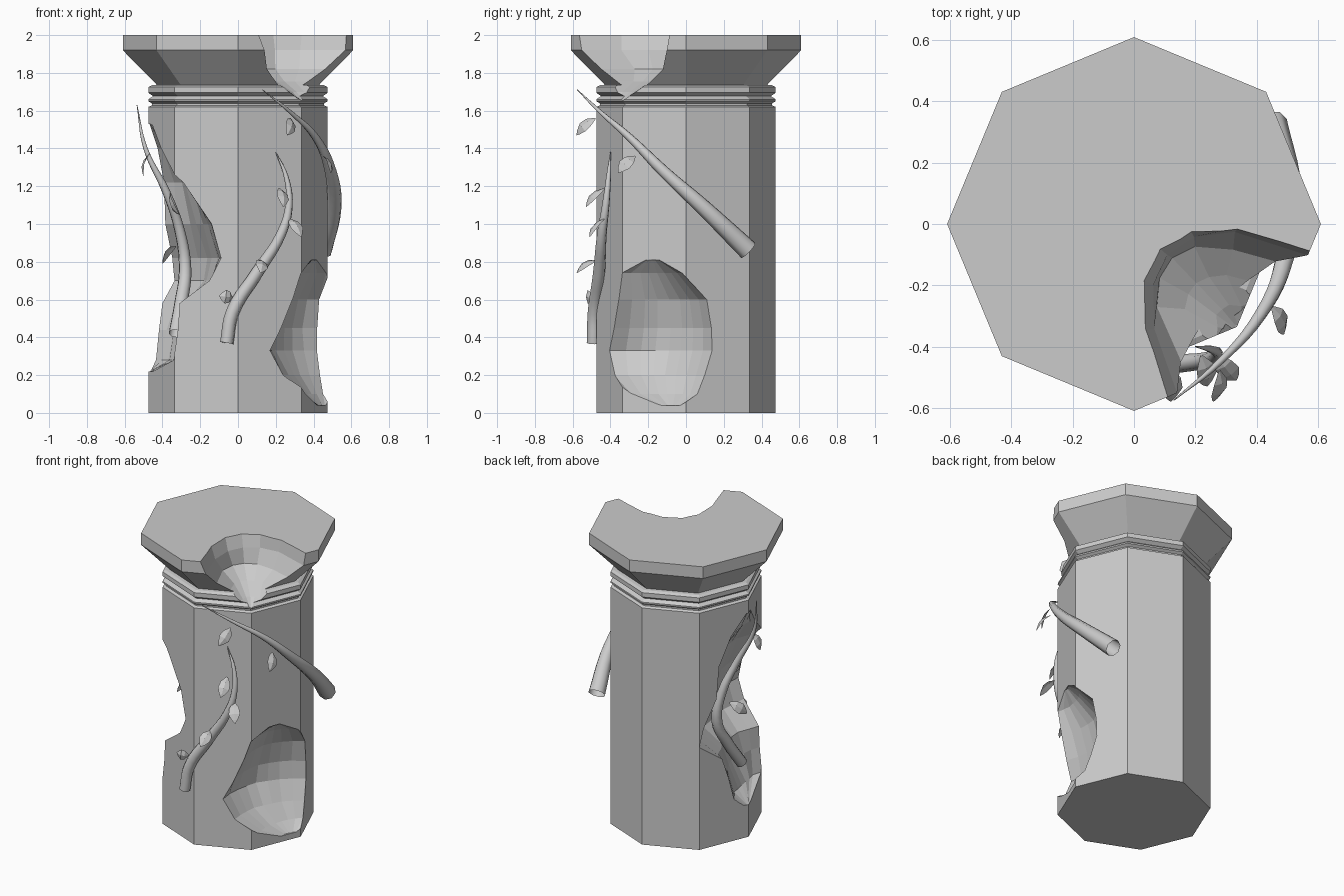
import bpy, bmesh, math, random
from mathutils import Vector

if "Cube" in bpy.data.objects:
    bpy.data.objects.remove(bpy.data.objects["Cube"])

random.seed(4)


def make_object(name, bm):
    bmesh.ops.recalc_face_normals(bm, faces=bm.faces[:])
    me = bpy.data.meshes.new(name)
    bm.to_mesh(me)
    bm.free()
    ob = bpy.data.objects.new(name, me)
    bpy.context.collection.objects.link(ob)
    return ob


def skin(name, loops):
    """Closed solid from a stack of equal-length loops."""
    bm = bmesh.new()
    rings = [[bm.verts.new(p) for p in lp] for lp in loops]
    n = len(rings[0])
    for a, b in zip(rings, rings[1:]):
        for i in range(n):
            j = (i + 1) % n
            bm.faces.new((a[i], a[j], b[j], b[i]))
    bm.faces.new(rings[0][::-1])
    bm.faces.new(rings[-1])
    return make_object(name, bm)


def gouge(name, rows, full=1.0, jitter=0.012, n=8):
    """Broken-out chunk: each row is z, one rim point, other rim point, depth."""
    loops = []
    for z, f, b, depth in rows:
        f, b = Vector(f), Vector(b)
        out = (f + b).normalized()
        pts = [f * 1.8]
        for i in range(n + 1):
            t = i / n
            p = f.lerp(b, t) - out * depth * max(0, math.sin(math.pi * t)) ** full
            if 0 < i < n:
                p -= out * random.uniform(-jitter, jitter)
            pts.append(p)
        pts += [b * 1.8, out * 1.3]
        loops.append([(p.x, p.y, z) for p in pts])
    return skin(name, loops)


# Octagonal column with neck rings and flared capital
profile = [(.475, 0), (.475, 1.62), (.455, 1.628), (.455, 1.638), (.475, 1.65),
           (.475, 1.66), (.45, 1.677), (.475, 1.695), (.475, 1.725), (.455, 1.735),
           (.43, 1.737), (.61, 1.92), (.61, 2.0)]
column = skin("column", [[(r * math.cos(k * math.pi / 4), r * math.sin(k * math.pi / 4), z)
                          for k in range(8)] for r, z in profile])

# Broken areas
cutters = [
    gouge("capital_break", [
        (1.655, (.32, -.35), (.35, -.32), .01),
        (1.70, (.27, -.37), (.38, -.26), .04),
        (1.755, (.20, -.37), (.39, -.19), .14),
        (1.82, (.15, -.44), (.49, -.13), .25),
        (1.92, (.14, -.55), (.56, -.10), .32),
        (2.05, (.09, -.57), (.58, -.08), .36)], full=.65, n=6, jitter=.02),
    gouge("lower_right_break", [
        (.04, (.42, -.14), (.46, -.03), .01),
        (.10, (.36, -.29), (.45, .06), .05),
        (.20, (.24, -.38), (.435, .10), .08),
        (.33, (.17, -.405), (.42, .14), .10),
        (.45, (.23, -.385), (.42, .135), .12),
        (.60, (.29, -.36), (.43, .11), .11),
        (.74, (.335, -.345), (.465, -.02), .07),
        (.81, (.39, -.22), (.42, -.14), .01)], full=.8, jitter=.005),
    gouge("left_break", [
        (.22, (-.45, -.06), (-.46, .03), .0),
        (.28, (-.34, -.33), (-.435, .10), .05),
        (.44, (-.32, -.35), (-.42, .14), .09),
        (.58, (-.31, -.35), (-.40, .18), .10),
        (.70, (-.15, -.41), (-.337, .337), .08),
        (.82, (-.09, -.44), (-.35, .31), .09),
        (1.0, (-.14, -.42), (-.386, .22), .09),
        (1.22, (-.29, -.355), (-.39, .20), .08),
        (1.40, (-.41, -.17), (-.425, .12), .03),
        (1.53, (-.46, -.05), (-.47, .02), .0)], full=.8),
]
for c in cutters:
    m = column.modifiers.new(c.name, 'BOOLEAN')
    m.operation = 'DIFFERENCE'
    m.solver = 'EXACT'
    m.object = c
dg = bpy.context.evaluated_depsgraph_get()
result = bpy.data.meshes.new_from_object(column.evaluated_get(dg))
column.modifiers.clear()
column.data = result
for c in cutters:
    bpy.data.objects.remove(c)


# Tapered vines, open at the thick end
def vine(name, pts):
    cu = bpy.data.curves.new(name, 'CURVE')
    cu.dimensions = '3D'
    cu.bevel_depth = 1.0
    cu.bevel_resolution = 2
    cu.resolution_u = 5
    sp = cu.splines.new('BEZIER')
    sp.bezier_points.add(len(pts) - 1)
    for bp, (x, y, z, r) in zip(sp.bezier_points, pts):
        bp.co = (x, y, z)
        bp.radius = r
        bp.handle_left_type = bp.handle_right_type = 'AUTO'
    tmp = bpy.data.objects.new(name + "_path", cu)
    bpy.context.collection.objects.link(tmp)
    bpy.context.view_layer.update()
    me = bpy.data.meshes.new_from_object(
        tmp.evaluated_get(bpy.context.evaluated_depsgraph_get()))
    bpy.data.objects.remove(tmp)
    for p in me.polygons:
        p.use_smooth = True
    ob = bpy.data.objects.new(name, me)
    bpy.context.collection.objects.link(ob)


vine("front_vine", [(-.06, -.49, .37, .036), (-.03, -.485, .53, .036), (.10, -.46, .74, .033),
                    (.23, -.445, .95, .026), (.27, -.425, 1.1, .02), (.255, -.41, 1.25, .013),
                    (.20, -.40, 1.38, .002)])
vine("right_vine", [(.445, .33, .86, .055), (.505, .10, 1.08, .043), (.49, -.12, 1.28, .031),
                    (.41, -.30, 1.46, .02), (.28, -.45, 1.59, .011), (.13, -.575, 1.71, .002)])
vine("left_vine", [(-.33, -.13, .42, .038), (-.30, -.02, .59, .037), (-.28, .065, .76, .034),
                   (-.31, .05, .97, .028), (-.38, -.01, 1.17, .022), (-.49, -.035, 1.4, .012),
                   (-.535, 0, 1.63, .002)])


# Folded leaves hanging from the vines
def leaf(name, base, tip, width=.036):
    base, tip = Vector(base), Vector(tip)
    d = tip - base
    side = d.cross(Vector((base.x, base.y, 0))).normalized()
    up = side.cross(d).normalized()
    bm = bmesh.new()
    rows = []
    for t, w in ((.0, .12), (.3, .85), (.6, 1), (.85, .5), (1, .03)):
        c = base + d * t + up * .025 * math.sin(math.pi * t)
        rows.append([bm.verts.new(c + side * s * w * width - up * .01 * w * abs(s))
                     for s in (-1, 0, 1)])
    for a, b in zip(rows, rows[1:]):
        for i in (0, 1):
            bm.faces.new((a[i], a[i + 1], b[i + 1], b[i]))
    make_object(name, bm)


leaves = [((.27, -.43, 1.03), (.335, -.51, .93)), ((.22, -.43, 1.19), (.24, -.53, 1.09)),
          ((.12, -.47, .81), (.12, -.58, .74)), ((-.03, -.49, .61), (-.10, -.52, .62)),
          ((.28, -.48, 1.56), (.26, -.58, 1.47)), ((.45, -.27, 1.36), (.49, -.36, 1.27)),
          ((-.47, -.05, 1.37), (-.50, -.09, 1.25)), ((-.36, -.03, 1.16), (-.31, -.10, 1.05)),
          ((-.33, 0, .88), (-.40, -.09, .79))]
for i, (b, t) in enumerate(leaves):
    leaf(f"leaf_{i + 1}", b, t)
